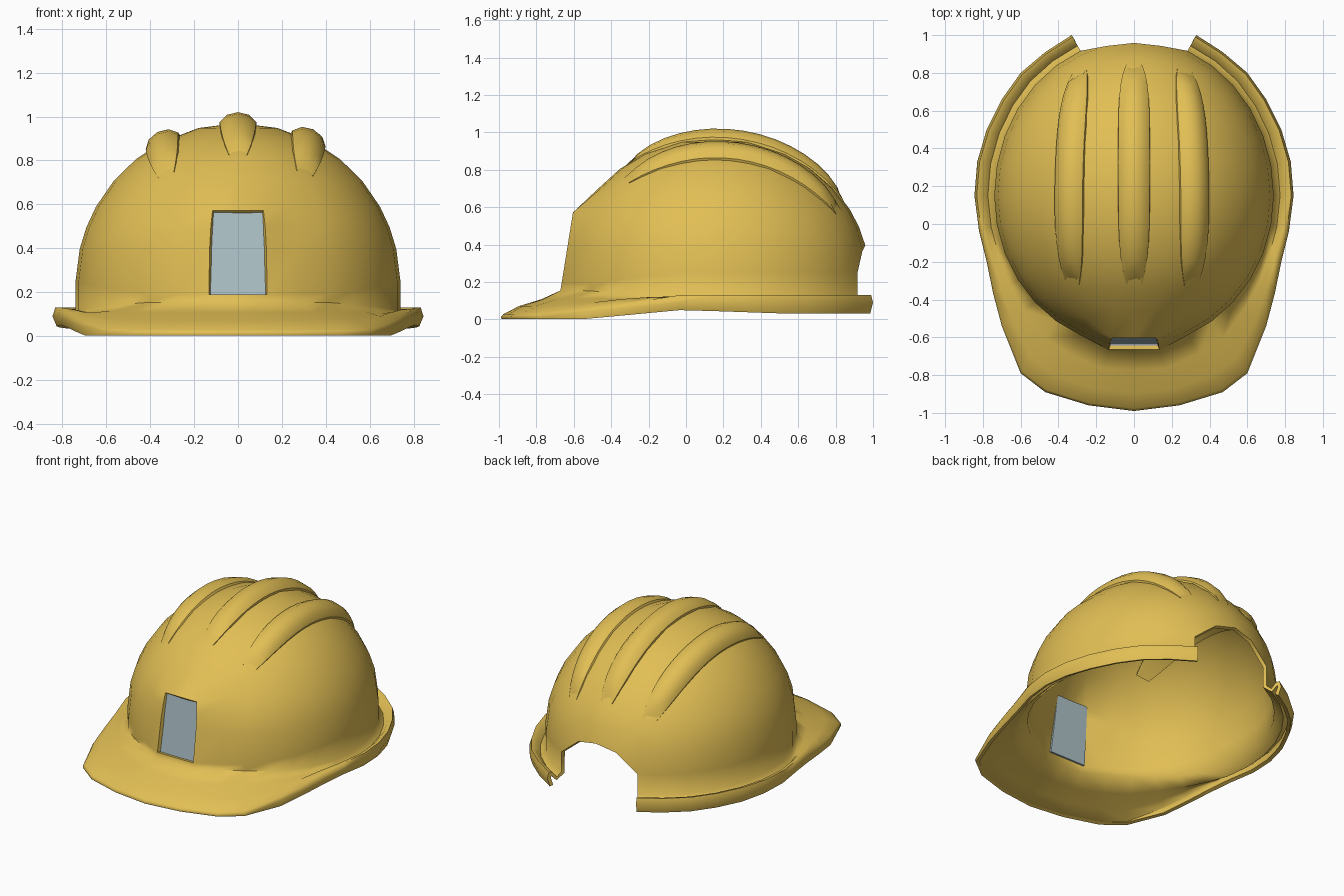
import bpy, bmesh
from math import sin, cos, pi, radians, sqrt
from mathutils import Vector

if "Cube" in bpy.data.objects:
    bpy.data.objects.remove(bpy.data.objects["Cube"])

CY, RX, RZ, ZC = 0.15, 0.74, 0.74, 0.23      # dome centre and radii


def ry(front):
    return 0.80 if front else 0.83


def front_weight(y):
    return min(1.0, max(0.0, (-0.04 - y) / 0.5))


def material(name, color):
    m = bpy.data.materials.new(name)
    m.diffuse_color = color
    m.use_nodes = True
    m.node_tree.nodes["Principled BSDF"].inputs["Base Color"].default_value = m.diffuse_color
    return m


YELLOW = material("yellow_plastic", (0.76, 0.52, 0.09, 1))
GLASS = material("grey_blue_plate", (0.42, 0.54, 0.58, 1))


def finish(name, bm, mat, thickness=0, angle=40):
    me = bpy.data.meshes.new(name)
    bm.to_mesh(me)
    bm.free()
    ob = bpy.data.objects.new(name, me)
    bpy.context.collection.objects.link(ob)
    me.materials.append(mat)
    bpy.ops.object.select_all(action='DESELECT')
    ob.select_set(True)
    bpy.context.view_layer.objects.active = ob
    if thickness:
        mod = ob.modifiers.new("thickness", 'SOLIDIFY')
        mod.thickness = thickness
        mod.offset = -1
        bpy.ops.object.modifier_apply(modifier=mod.name)
    bpy.ops.object.shade_smooth_by_angle(angle=radians(angle))
    return ob


def loft(name, rings, mat, angle=40):
    """Closed cross-sections joined along a path, capped at both ends."""
    bm = bmesh.new()
    vs = [[bm.verts.new(p) for p in r] for r in rings]
    n = len(vs[0])
    for a, b in zip(vs, vs[1:]):
        for k in range(n):
            bm.faces.new((a[k], a[(k + 1) % n], b[(k + 1) % n], b[k]))
    bm.faces.new(vs[0])
    bm.faces.new(vs[-1])
    bmesh.ops.recalc_face_normals(bm, faces=bm.faces)
    return finish(name, bm, mat, angle=angle)


# Brim edge, front to back on the right side: x, y, lip height
EDGE = [(0, -.99, .028), (.24, -.96, .028), (.47, -.89, .03), (.60, -.79, .034),
        (.70, -.54, .06), (.745, -.37, .08), (.78, -.20, .105), (.82, -.04, .13),
        (.845, .15, .13), (.83, .33, .13), (.78, .50, .13), (.70, .66, .13),
        (.60, .80, .13), (.47, .91, .13), (.33, 1.0, .13)]


def brim_section(j, base):
    """Brim points from the outer underside, over the lip, to the dome base."""
    x, y, lip = EDGE[min(j, 32 - j)]
    outer = Vector((x if j <= 16 else -x, y))
    inner = Vector(base[:2])
    w = front_weight(y)
    low = 0.05 - 0.017 * min(1, max(0, 2 * y))

    def mix(side, front):
        return side * (1 - w) + front * w

    def slope(f):
        return base[2] + (lip - base[2]) * f

    section = [(mix(.82, .985), mix(low, .003)),
               (1, mix(lip - .04, lip - .014)),
               (mix(.88, .96), lip),
               (mix(.62, .70), mix(.123, slope(.70) + .005)),
               (.32, mix(.088, slope(.32) - .006))]
    return [(*inner.lerp(outer, f), z) for f, z in section]


# Shell and brim in one sheet, with front panel, window opening and rear notch
def build_shell():
    N, B = 32, 5                                     # columns, brim rows
    lats = [13, 21, 29, 40, 51, 62, 76]
    rows = B + 2 + len(lats)
    bm = bmesh.new()
    grid = {}
    for j in range(N):
        th = 2 * pi * j / N
        column = []
        for i in range(2 + len(lats)):
            lat = radians(lats[i - 2]) if i > 1 else 0
            x = RX * cos(lat) * sin(th)
            y = CY - ry(cos(th) > 0) * cos(lat) * cos(th)
            w = front_weight(y)
            z = (0.115 + 0.04 * w, 0.25 - 0.06 * w)[i] if i < 2 else ZC + RZ * sin(lat)
            if j in (N - 1, 0, 1) and i <= 4:        # front panel
                z = min(z, 0.572)
                x *= 0.92
                y = -0.672 + 0.16 * (z - 0.15)
            if i == 2 and j in (15, 17):             # notch shoulders
                z -= 0.03
            column.append((x, y, z))
        if j in (15, 16, 17):                        # nothing below the notch
            column = [None] * (B + 2) + column[2:]
        else:
            column = brim_section(j, column[0]) + column
        for i, p in enumerate(column):
            if p:
                grid[j, i] = bm.verts.new(p)
    top = bm.verts.new((0, CY, ZC + RZ))
    for j in range(N):
        k = (j + 1) % N
        for i in range(rows - 1):
            if j in (N - 1, 0) and B + 1 <= i <= B + 3:      # window opening
                continue
            keys = [c for c in ((j, i), (k, i), (k, i + 1), (j, i + 1)) if c in grid]
            if len(keys) > 2:
                bm.faces.new([grid[c] for c in keys])
        bm.faces.new((grid[j, rows - 1], grid[k, rows - 1], top))
    bmesh.ops.delete(bm, geom=[v for v in bm.verts if not v.link_faces], context='VERTS')
    finish("shell_with_brim", bm, YELLOW, thickness=0.023, angle=66)


# Raised ridges following the crown, sinking into it at both ends
def build_ridge(name, tilt, b0, b1):
    steps = 16
    rings = []

    def surface(a, b):
        a, b = radians(a), radians(b)
        return Vector((RX * sin(a), CY + ry(b < 0) * cos(a) * sin(b),
                       ZC + RZ * cos(a) * cos(b)))

    for k in range(steps + 1):
        t = -1 + 2 * k / steps
        b = b0 + (b1 - b0) * k / steps
        a = tilt * (1 - 0.1 * t * t - 0.06 * t)
        p = surface(a, b)
        side = (surface(a + 1, b) - surface(a - 1, b)).normalized()
        along = (surface(a, b + 1) - surface(a, b - 1)).normalized()
        up = side.cross(along).normalized()
        w = 0.086 * (1 - 0.5 * t ** 4)
        h = 0.052 * sqrt(max(0, 1 - t * t)) - 0.016 * t ** 6
        prof = [(-1, -.045), (-.97, .1 * h), (-.6, .75 * h), (0, h),
                (.6, .75 * h), (.97, .1 * h), (1, -.045)]
        rings.append([p + side * (u * w) + up * v for u, v in prof])
    loft(name, rings, YELLOW)


# Grey plate seated in the front window
def build_plate():
    rings = []
    for d in (0, 0.012):
        rings.append([(-.133, -.638 + d, .18), (.133, -.638 + d, .18),
                      (.116, -.592 + d, .58), (-.116, -.592 + d, .58)])
    loft("front_plate", rings, GLASS, angle=30)


build_shell()
build_ridge("centre_ridge", 0, -36, 57)
build_ridge("right_ridge", 25.5, -40, 60)
build_ridge("left_ridge", -27.5, -40, 60)
build_plate()
